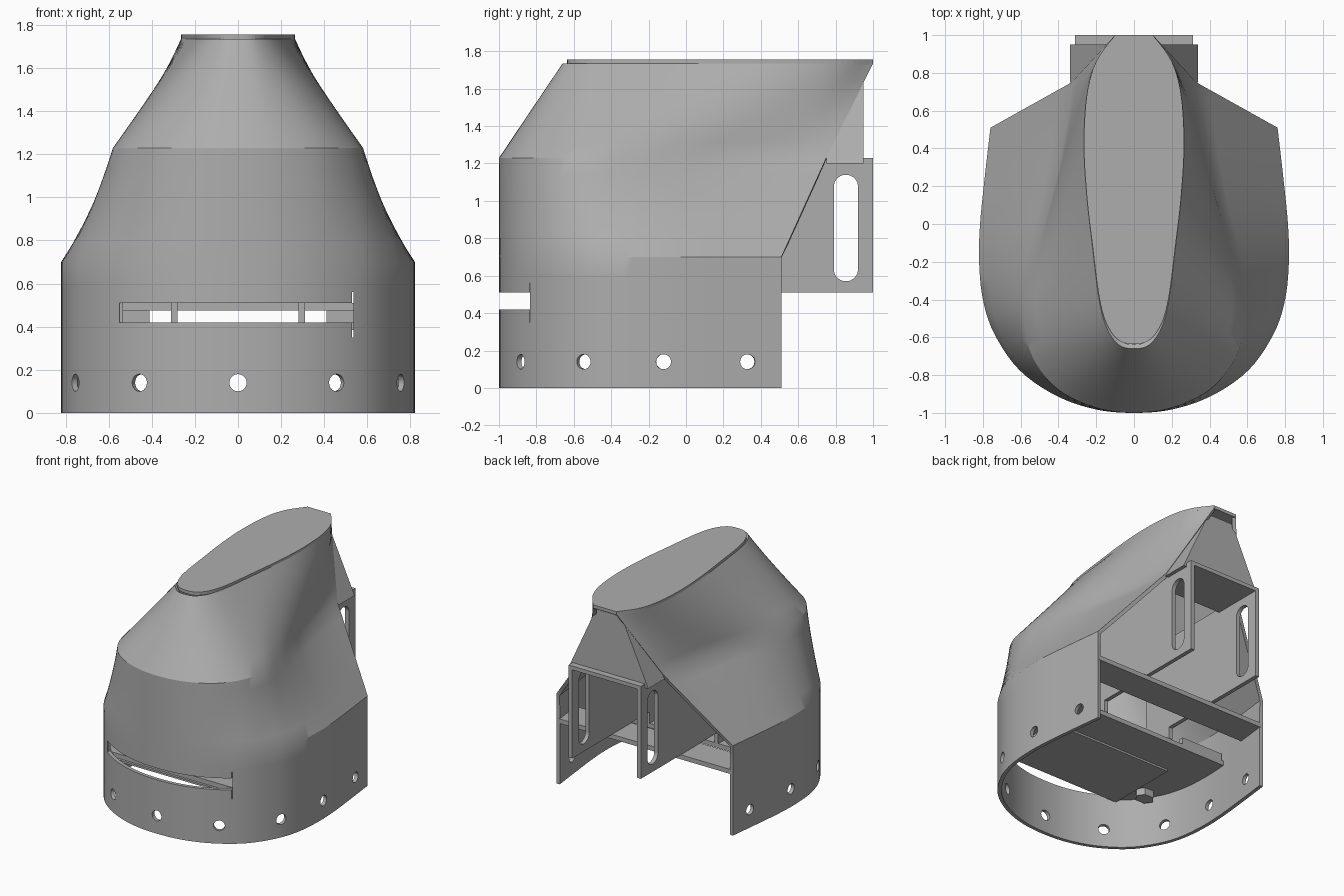
import bpy
import bmesh
from math import pi, atan2, cos, sin
from mathutils import Vector, Matrix

cube = bpy.data.objects.get("Cube")
if cube:
    bpy.data.objects.remove(cube, do_unlink=True)

GREY = (0.42, 0.42, 0.42, 1)
grey = bpy.data.materials.new("plain_grey")
grey.use_nodes = True
grey.diffuse_color = GREY
grey.node_tree.nodes["Principled BSDF"].inputs["Base Color"].default_value = GREY


def make(name, bm):
    mesh = bpy.data.meshes.new(name)
    bm.to_mesh(mesh)
    bm.free()
    mesh.materials.append(grey)
    obj = bpy.data.objects.new(name, mesh)
    bpy.context.collection.objects.link(obj)
    return obj


def prism(name, outline, axis, lo, hi):
    """Extrude a flat outline along an axis: outline is yz, xz or xy."""
    bm = bmesh.new()
    spots = [Vector(p[:axis] + (lo,) + p[axis:]) for p in outline]
    face = bm.faces.new([bm.verts.new(s) for s in spots])
    moved = bmesh.ops.extrude_face_region(bm, geom=[face])["geom"]
    shift = Vector((0, 0, 0))
    shift[axis] = hi - lo
    bmesh.ops.translate(bm, vec=shift, verts=[v for v in moved if isinstance(v, bmesh.types.BMVert)])
    bmesh.ops.recalc_face_normals(bm, faces=bm.faces)
    return make(name, bm)


def box(name, x, y, z):
    return prism(name, [(x[0], y[0]), (x[1], y[0]), (x[1], y[1]), (x[0], y[1])], 2, *z)


def activate(obj):
    bpy.ops.object.select_all(action="DESELECT")
    obj.select_set(True)
    bpy.context.view_layer.objects.active = obj


def cut(obj, cutter):
    mod = obj.modifiers.new("cut", "BOOLEAN")
    mod.operation = "DIFFERENCE"
    mod.solver = "EXACT"
    mod.object = cutter
    activate(obj)
    bpy.ops.object.modifier_apply(modifier=mod.name)
    bpy.data.objects.remove(cutter, do_unlink=True)


def spline(half, steps=5):
    """Mirror a half outline and run a smooth curve through it."""
    pts = [Vector(p) for p in half]
    pts += [Vector((-p.x, p.y)) for p in reversed(pts[:-1])]
    pts = [pts[0]] + pts + [pts[-1]]
    out = []
    for a, b, c, d in zip(pts, pts[1:], pts[2:], pts[3:]):
        for k in range(steps):
            t = k / steps
            out.append(0.5 * (2 * b + (c - a) * t + (2 * a - 5 * b + 4 * c - d) * t * t
                              + (3 * b - a - 3 * c + d) * t ** 3))
    return out + [pts[-1]]


# Half outlines from the rear edge round to the front centre
base = spline([(.76, .51), (.79, .25), (.815, 0), (.82, -.2), (.8, -.4), (.74, -.58),
               (.61, -.77), (.42, -.905), (.21, -.98), (0, -1)])
shoulder = spline([(.33, .75), (.36, .5), (.42, .2), (.49, -.05), (.55, -.28), (.58, -.5),
                   (.54, -.7), (.41, -.87), (.21, -.97), (0, -1)])
rim = spline([(.1, 1), (.2, .86), (.25, .68), (.265, .42), (.25, .15), (.22, -.12),
              (.185, -.4), (.145, -.55), (.08, -.64), (0, -.66)])

# Shell lofted through the outlines, open at the back
levels = [(0, base), (.7, base), (1.23, shoulder), (1.735, rim)]
bm = bmesh.new()
rows = []
for (z0, low), (z1, high) in zip(levels, levels[1:]):
    for k in range(6):
        t = k / 6
        rows.append([bm.verts.new((*p.lerp(q, t), z0 + (z1 - z0) * t)) for p, q in zip(low, high)])
rows.append([bm.verts.new((*p, 1.735)) for p in rim])
for r, s in zip(rows, rows[1:]):
    for i in range(len(r) - 1):
        bm.faces.new((s[i], s[i + 1], r[i + 1], r[i]))
shell = make("shell", bm)
wall = shell.modifiers.new("wall", "SOLIDIFY")
wall.thickness = 0.028
wall.offset = -1
activate(shell)
bpy.ops.object.modifier_apply(modifier=wall.name)

# Front slot with its thin end slit
cut(shell, box("slot_cutter", (-.55, .53), (-1.2, -.8), (.42, .51)))
cut(shell, box("slit_cutter", (.53, .536), (-1.2, -.7), (.35, .56)))

# Ring of round holes near the foot of the wall
right_holes = [(.455, -.88, -1.05), (.76, -.55, -.5), (.82, -.12, -.03), (.79, .33, .1)]
holes = [(0, -1, -pi / 2)]
for x, y, a in right_holes:
    holes += [(x, y, a), (-x, y, pi - a)]
for x, y, a in holes:
    bm = bmesh.new()
    turn = Matrix.Rotation(a, 4, "Z") @ Matrix.Rotation(pi / 2, 4, "Y")
    bmesh.ops.create_cone(bm, cap_ends=True, segments=20, radius1=.04, radius2=.04, depth=.2,
                          matrix=Matrix.Translation((x, y, .14)) @ turn)
    cut(shell, make("hole_cutter", bm))
activate(shell)
bpy.ops.object.shade_smooth_by_angle(angle=0.5)

# Flat cap on the neck
prism("top_cap", [(p.x, .17 + (p.y - .17) * (1 if p.y > 0 else .97)) for p in rim], 2, 1.73, 1.755)

# Rear hood filling the neck's open back
prism("rear_hood", [(-.34, 1.2), (.34, 1.2), (.11, 1.7), (-.11, 1.7)], 1, .75, .95)

# Rear box: two slotted side panels and a roof
side = [(1, .51), (1, 1.23), (-.2, 1.23), (-.2, .42), (.05, .42), (.05, .51)]
for name, sign in (("left_panel", 1), ("right_panel", -1)):
    lo, hi = sorted((sign * .28, sign * .312))
    panel = prism(name, side, 0, lo, hi)
    oval = []
    for k in range(24):
        a = 2 * pi * (k + .5) / 24
        oval.append((.855 + .065 * cos(a), (1.075 if sin(a) > 0 else .635) + .065 * sin(a)))
    cut(panel, prism("oval_cutter", oval, 0, lo - .1, hi + .1))
box("box_roof", (-.28, .28), (.6, 1), (1.2, 1.23))

# Crossbar joining the rear ends of the wall
prism("crossbar", [(-.745, .51), (.745, .51), (.775, .27), (-.775, .27)], 2, .475, .51)

# Deck following the wall, cut straight behind the slot
deck = [(p.x * .975, p.y) for p in base if -.82 < p.y < .06]
prism("deck", deck, 2, .385, .42)
box("deck_tray", (-.52, .52), (-.82, -.25), (.37, .385))
for name, lo, hi in (("left_stop", .41, .77), ("right_stop", -.77, -.41)):
    box(name, (lo, hi), (.01, .045), (.42, .475))

# Six-sided latch under the deck
latch = [(-.6 + .075 * cos(k * pi / 3), -.6 + .06 * sin(k * pi / 3)) for k in range(6)]
prism("latch", latch, 2, .33, .385)
